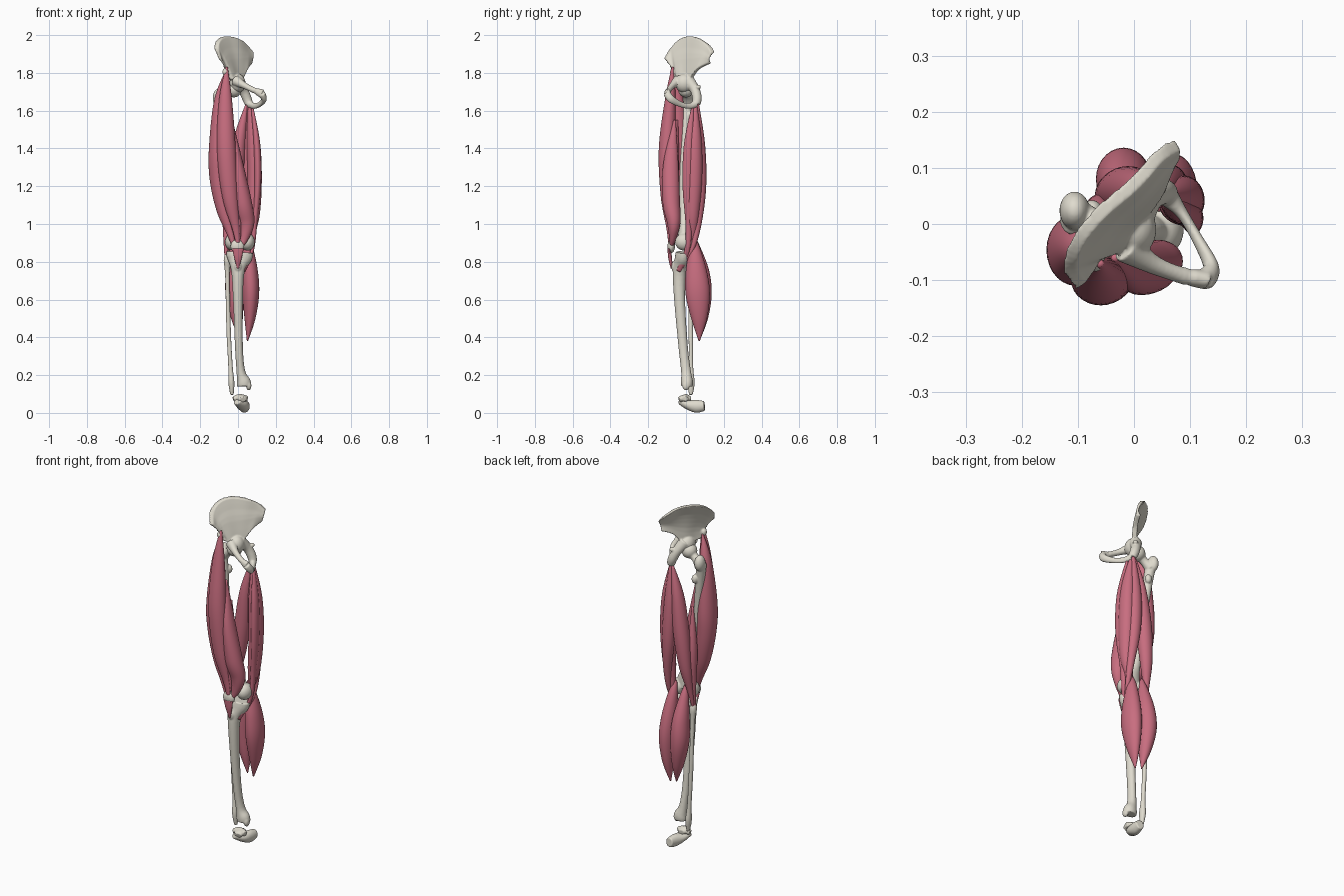
import bpy, bmesh, math
from mathutils import Vector

def mat(name, col):
    m = bpy.data.materials.new(name)
    m.diffuse_color = (*col, 1)
    return m

BONE = mat("bone", (0.74, 0.71, 0.62))
MUSCLE = mat("muscle", (0.58, 0.155, 0.215))

def spline(pts, n):
    """Catmull-Rom through tuples of any length."""
    p = [pts[0]] + list(pts) + [pts[-1]]
    out = []
    for i in range(1, len(p) - 2):
        for k in range(n):
            t = k / n
            out.append([0.5 * (2*b + (c-a)*t + (2*a-5*b+4*c-d)*t*t + (3*b-a-3*c+d)*t**3)
                        for a, b, c, d in zip(*p[i-1:i+3])])
    return out + [list(pts[-1])]

def skin(bm, rings):
    rows = [[bm.verts.new(v) for v in r] for r in rings]
    n = len(rows[0])
    for a, b in zip(rows, rows[1:]):
        for j in range(n):
            bm.faces.new((a[j], a[(j+1) % n], b[(j+1) % n], b[j]))
    for r in (rows[0], rows[-1]):
        c = bm.verts.new(sum((v.co for v in r), Vector()) / n)
        for j in range(n):
            bm.faces.new((r[j], r[(j+1) % n], c))

def tube(bm, stations, n=5, seg=24):
    """Stations are (x, y, z, radius_a[, radius_b])."""
    s = spline([t if len(t) == 5 else (*t, t[3]) for t in stations], n)
    pos = [Vector(q[:3]) for q in s]
    rings = []
    for i, q in enumerate(s):
        t = (pos[min(i+1, len(s)-1)] - pos[max(i-1, 0)]).normalized()
        ref = Vector((1, 0, 0)) if abs(t.x) < 0.9 else Vector((0, 1, 0))
        u = (ref - t * ref.dot(t)).normalized()
        v = t.cross(u)
        a, b = max(q[3], .003), max(q[4], .003)
        rings.append([pos[i] + u*a*math.cos(k*math.tau/seg) + v*b*math.sin(k*math.tau/seg)
                      for k in range(seg)])
    skin(bm, rings)

def ball(bm, c, r):
    vs = bmesh.ops.create_uvsphere(bm, u_segments=24, v_segments=16, radius=1)["verts"]
    for v in vs:
        v.co = Vector((c[i] + v.co[i] * r[i] for i in range(3)))

def finish(name, bm, m, voxel=0, smooth=4):
    bmesh.ops.recalc_face_normals(bm, faces=bm.faces)
    me = bpy.data.meshes.new(name)
    bm.to_mesh(me)
    bm.free()
    me.materials.append(m)
    me.polygons.foreach_set("use_smooth", [True] * len(me.polygons))
    ob = bpy.data.objects.new(name, me)
    bpy.context.collection.objects.link(ob)
    if voxel:
        r = ob.modifiers.new("fuse", 'REMESH')
        r.mode, r.voxel_size, r.use_smooth_shade = 'VOXEL', voxel, True
        s = ob.modifiers.new("soften", 'SMOOTH')
        s.factor, s.iterations = 0.5, smooth

def bone(name, tubes=(), balls=(), voxel=0.004):
    bm = bmesh.new()
    for t in tubes:
        tube(bm, t)
    for c, r in balls:
        ball(bm, c, r)
    finish(name, bm, BONE, voxel)

def muscle(name, stations):
    bm = bmesh.new()
    tube(bm, stations, 8, 28)
    finish(name, bm, MUSCLE)

# Hip bone: flared iliac blade plus pubic and ischial struts
bm = bmesh.new()
crest = spline([(-.095, -.112, 1.875), (-.115, -.078, 1.935), (-.1, -.03, 1.978), (-.06, .02, 1.993),
                (0, .072, 1.98), (.045, .122, 1.945), (.078, .142, 1.91)], 5)
base = spline([(-.07, -.07, 1.80), (-.045, -.055, 1.77), (-.02, -.03, 1.76), (.0, .0, 1.755),
               (.022, .03, 1.775), (.045, .065, 1.82), (.07, .125, 1.85)], 5)
rings = []
for i in range(len(crest)):
    t = Vector(crest[min(i+1, len(crest)-1)]) - Vector(crest[max(i-1, 0)])
    nrm = Vector((t.y, -t.x, 0)).normalized()
    f, b = [], []
    for k in range(9):
        w = k / 8
        p = Vector(base[i]).lerp(Vector(crest[i]), w) + nrm * .012 * math.sin(math.pi * w)
        th = .007 + .007 * max(0, 1 - 3*w) + .006 * max(0, 4*w - 3)
        f.append(p + nrm * th)
        b.append(p - nrm * th)
    rings.append(f + b[::-1])
skin(bm, rings)
tube(bm, [(-.015, -.04, 1.76, .03), (.03, -.07, 1.735, .018), (.08, -.09, 1.71, .015), (.128, -.1, 1.69, .017, .024)])
tube(bm, [(.125, -.1, 1.69, .02), (.138, -.078, 1.66, .014, .02), (.112, -.025, 1.632, .01, .015),
          (.085, .02, 1.625, .011, .016), (.06, .05, 1.635, .02)])
tube(bm, [(0, .01, 1.76, .035), (.025, .045, 1.715, .026), (.045, .058, 1.67, .025), (.058, .055, 1.635, .022)])
ball(bm, (-.002, -.01, 1.745), (.042, .048, .05))
ball(bm, (.045, .065, 1.725), (.014, .014, .012))
ball(bm, (-.068, -.068, 1.805), (.015, .017, .02))
finish("hip_bone", bm, BONE, .004)

# Thigh bone
bone("thigh_bone", [
    [(-.105, .008, 1.66, .028), (-.09, 0, 1.55, .025), (-.06, -.012, 1.3, .021), (-.02, -.01, 1.06, .025),
     (.005, -.01, .97, .045, .03), (.01, -.012, .91, .062, .034)],
    [(-.1, .012, 1.65, .032), (-.065, .004, 1.68, .022), (-.025, 0, 1.71, .028)]],
    [((-.022, 0, 1.712), (.042, .042, .042)), ((-.106, .024, 1.67), (.027, .034, .045)),
     ((-.075, .025, 1.57), (.018, .018, .025)),
     ((.05, -.008, .905), (.039, .05, .046)), ((-.033, -.008, .905), (.036, .05, .044))])

# Kneecap
bone("kneecap", balls=[((-.003, -.078, .882), (.037, .02, .036))])

# Shin bones
bone("shin_bone", [[(.01, -.012, .85, .072, .042), (.007, -.016, .815, .066, .044), (0, -.034, .75, .036, .036),
                    (0, -.034, .6, .026, .029), (.005, -.015, .35, .021, .025), (.015, 0, .22, .023, .026),
                    (.03, .005, .165, .037, .032), (.032, .005, .14, .037, .03)]],
     [((.057, 0, .145), (.014, .02, .026)), ((0, -.06, .775), (.02, .018, .03))])
bone("outer_shin_bone", [[(-.058, .01, .84, .012), (-.056, .014, .805, .02), (-.056, .02, .72, .012),
                          (-.05, .025, .45, .012), (-.04, .026, .25, .012), (-.035, .026, .16, .016, .02),
                          (-.032, .026, .095, .009)]], voxel=.0035)

# Ankle and heel bones
bone("ankle_bone", [[(-.025, -.005, .073, .014), (.01, 0, .08, .02), (.05, -.005, .075, .015)],
                    [(.015, .025, .075, .02, .014), (.02, -.01, .078, .03, .018), (.025, -.036, .07, .02, .015)]], voxel=.0035)
bone("heel_bone", [[(-.005, -.03, .06, .02, .016), (.02, .01, .043, .032, .025), (.034, .055, .035, .028, .034),
                    (.04, .098, .037, .022, .026)]], voxel=.0035)

# Front thigh muscles
muscle("front_thigh_muscle", [(-.06, -.07, 1.83, .006), (-.066, -.083, 1.66, .034, .028), (-.062, -.1, 1.4, .05, .044),
                              (-.042, -.1, 1.15, .042, .034), (-.012, -.09, .98, .02, .014), (0, -.088, .9, .012, .006)])
muscle("outer_thigh_muscle", [(-.068, -.055, 1.8, .004), (-.095, -.045, 1.65, .032, .035), (-.105, -.047, 1.4, .049, .062),
                              (-.1, -.045, 1.24, .05, .056), (-.072, -.05, 1.08, .043, .042), (-.042, -.06, .96, .022),
                              (-.022, -.072, .88, .008)])
muscle("deep_thigh_muscle", [(-.06, -.05, 1.55, .008), (-.045, -.07, 1.3, .04, .034), (-.02, -.075, 1.08, .04, .03),
                             (0, -.08, .92, .014, .01)])
muscle("inner_thigh_muscle", [(-.035, -.06, 1.55, .006), (-.003, -.08, 1.32, .03, .04), (.026, -.078, 1.12, .046, .046),
                              (.046, -.065, 1.01, .041, .036), (.035, -.07, .93, .024, .02), (.012, -.08, .87, .006)])
muscle("kneecap_tendon", [(0, -.09, .87, .03, .008), (0, -.084, .82, .02, .01), (0, -.076, .765, .005)])

# Back thigh muscles
muscle("inner_hamstring", [(.06, .05, 1.64, .007), (.08, .045, 1.45, .034, .037), (.088, .042, 1.25, .038, .044),
                           (.08, .036, 1.05, .035), (.062, .035, .92, .018), (.05, .03, .82, .007)])
muscle("middle_hamstring", [(.055, .06, 1.64, .008), (.052, .068, 1.42, .034, .033), (.06, .075, 1.2, .034, .032),
                            (.075, .062, 1, .02), (.072, .03, .86, .011), (.035, -.035, .76, .006, .012)])
muscle("slim_inner_muscle", [(.075, .035, 1.62, .006), (.1, .015, 1.42, .018, .026), (.104, .01, 1.2, .018, .028),
                             (.088, .015, 1, .014, .018), (.075, .005, .86, .009, .014), (.035, -.04, .75, .005, .012)])
muscle("outer_hamstring", [(.045, .06, 1.63, .007), (.012, .058, 1.46, .032, .036), (-.013, .06, 1.25, .043, .043),
                           (-.035, .055, 1.06, .034, .032), (-.052, .035, .92, .017), (-.06, .016, .81, .007)])
muscle("short_hamstring", [(-.05, .01, 1.4, .005), (-.06, .025, 1.16, .025, .027), (-.062, .025, .97, .018),
                           (-.064, .012, .82, .007)])

# Calf muscles
muscle("inner_calf_muscle", [(.045, .03, .95, .008), (.052, .045, .88, .026), (.063, .054, .75, .042, .056),
                             (.068, .062, .63, .044, .064), (.063, .07, .5, .029, .042), (.05, .07, .38, .003)])
muscle("outer_calf_muscle", [(-.025, .03, .95, .008), (-.022, .048, .88, .025), (-.018, .072, .75, .045, .05),
                             (-.018, .082, .63, .048, .054), (-.005, .08, .5, .031, .036), (.01, .073, .39, .003)])
